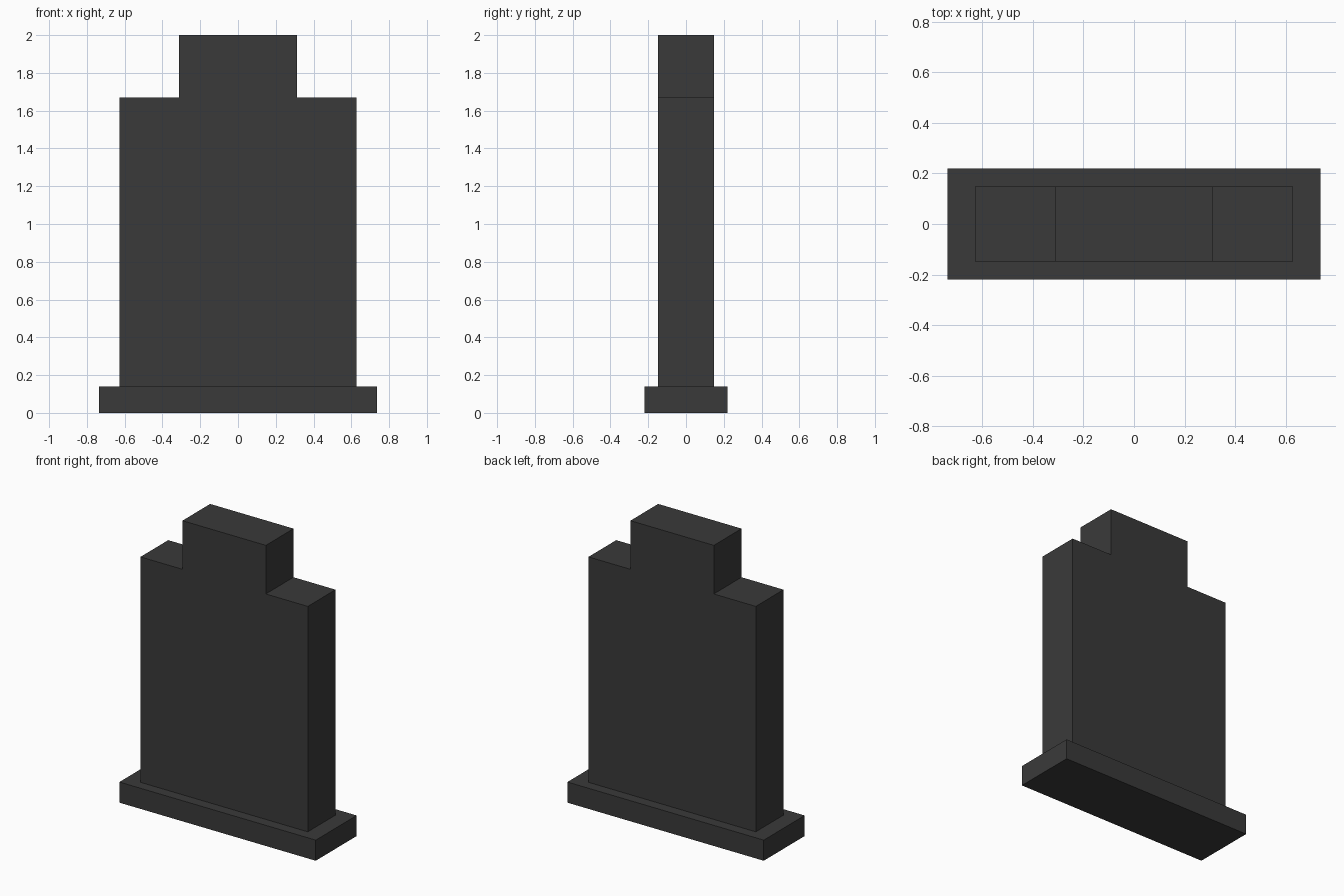
import bpy
import bmesh

if "Cube" in bpy.data.objects:
    bpy.data.objects.remove(bpy.data.objects["Cube"])

# Dark stone
stone = bpy.data.materials.new("dark_stone")
stone.diffuse_color = (0.042, 0.042, 0.042, 1)
stone.use_nodes = True
stone.node_tree.nodes["Principled BSDF"].inputs["Base Color"].default_value = stone.diffuse_color


def extrude_profile(name, half_profile, depth):
    """Mirror a right-hand (x, z) outline across x = 0 and extrude it along y."""
    outline = half_profile + [(-x, z) for x, z in reversed(half_profile)]
    bm = bmesh.new()
    face = bm.faces.new([bm.verts.new((x, -depth / 2, z)) for x, z in outline])
    result = bmesh.ops.extrude_face_region(bm, geom=[face])
    verts = [v for v in result["geom"] if isinstance(v, bmesh.types.BMVert)]
    bmesh.ops.translate(bm, vec=(0, depth, 0), verts=verts)
    bmesh.ops.recalc_face_normals(bm, faces=bm.faces[:])
    mesh = bpy.data.meshes.new(name)
    bm.to_mesh(mesh)
    bm.free()
    mesh.materials.append(stone)
    obj = bpy.data.objects.new(name, mesh)
    bpy.context.collection.objects.link(obj)
    return obj


BASE_TOP = 0.14

# Wide plinth
extrude_profile("base_plinth", [(0.737, 0), (0.737, BASE_TOP)], 0.438)

# Upright slab with stepped shoulders
extrude_profile(
    "stepped_slab",
    [(0.628, BASE_TOP), (0.628, 1.67), (0.313, 1.67), (0.313, 2.0)],
    0.297,
)
